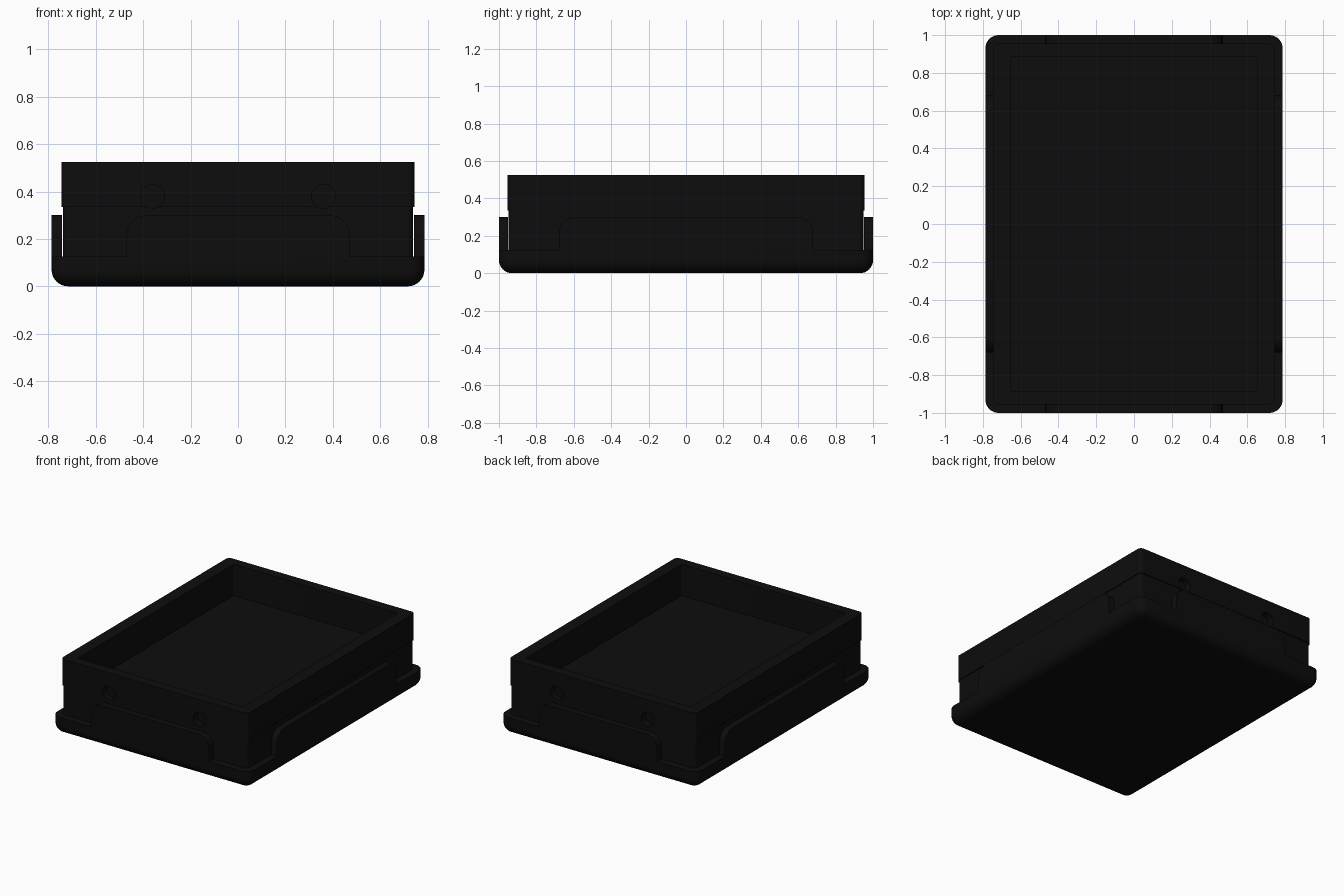
import bpy, bmesh, math

if "Cube" in bpy.data.objects:
    bpy.data.objects.remove(bpy.data.objects["Cube"])

black = bpy.data.materials.new("matte black")
black.diffuse_color = (0.004, 0.004, 0.004, 1)
black.use_nodes = True
black.node_tree.nodes["Principled BSDF"].inputs["Base Color"].default_value = black.diffuse_color


def finish(name, bm, smooth=True):
    bmesh.ops.recalc_face_normals(bm, faces=bm.faces)
    mesh = bpy.data.meshes.new(name)
    bm.to_mesh(mesh)
    bm.free()
    mesh.materials.append(black)
    ob = bpy.data.objects.new(name, mesh)
    bpy.context.collection.objects.link(ob)
    if smooth:
        smooth_shade(ob)
    return ob


def smooth_shade(ob):
    bpy.ops.object.select_all(action='DESELECT')
    ob.select_set(True)
    bpy.context.view_layer.objects.active = ob
    bpy.ops.object.shade_smooth_by_angle(angle=math.radians(30))


def rounded_rect(hx, hy, r, z, n=8):
    pts = []
    for k, (sx, sy) in enumerate([(1, 1), (-1, 1), (-1, -1), (1, -1)]):
        for i in range(n + 1):
            a = math.pi / 2 * (k + i / n)
            pts.append((sx * (hx - r) + r * math.cos(a),
                        sy * (hy - r) + r * math.sin(a), z))
    return pts


def loft(name, rings, smooth=True):
    """Skin a stack of (half x, half y, corner radius, z) rings and cap the ends."""
    bm = bmesh.new()
    loops = [[bm.verts.new(p) for p in rounded_rect(*ring)] for ring in rings]
    for a, b in zip(loops, loops[1:]):
        for i in range(len(a)):
            j = (i + 1) % len(a)
            bm.faces.new((a[i], a[j], b[j], b[i]))
    bm.faces.new(loops[0])
    bm.faces.new(loops[-1])
    return finish(name, bm, smooth)


HX, HY, RIM = 0.787, 1.0, 0.125

# Tray with rounded lower edge
R = 0.07
rings = []
for i in range(9):
    a = math.pi / 2 * i / 8
    inset = R * (1 - math.sin(a))
    rings.append((HX - inset, HY - inset, max(R - inset, 0.004), R * (1 - math.cos(a))))
rings.append((HX, HY, R, RIM))
loft("tray", rings)

# Open box: narrow lower body, wider upper body, recessed floor
box = loft("open_box", [(0.738, 0.948, 0.025, RIM), (0.738, 0.948, 0.025, 0.335),
                        (0.745, 0.955, 0.03, 0.335), (0.745, 0.955, 0.03, 0.525),
                        (0.655, 0.885, 0.01, 0.525), (0.655, 0.885, 0.01, 0.30)], False)

# Round finger holes in the front and back walls
for sy in (-1, 1):
    for sx in (-1, 1):
        bpy.ops.mesh.primitive_cylinder_add(vertices=32, radius=0.05, depth=0.1,
                                            location=(sx * 0.36, sy * 0.955, 0.38),
                                            rotation=(math.pi / 2, 0, 0))
        cutter = bpy.context.object
        cutter.name = "hole_cutter"
        cutter.hide_render = True
        cutter.data.materials.append(black)
        bpy.context.view_layer.objects.active = box
        mod = box.modifiers.new("hole", 'BOOLEAN')
        mod.operation = 'DIFFERENCE'
        mod.object = cutter
        bpy.ops.object.modifier_apply(modifier=mod.name)
        bpy.data.objects.remove(cutter)
smooth_shade(box)


def tab(name, half, inner, outer, angle):
    """Upright side tab with rounded shoulders."""
    r, top = 0.085, 0.30
    right = [(half, RIM)]
    for i in range(9):
        a = math.pi / 2 * i / 8
        right.append((half - r + r * math.cos(a), top - r + r * math.sin(a)))
    profile = right + [(-x, z) for x, z in reversed(right)]
    bm = bmesh.new()
    face = bm.faces.new([bm.verts.new((x, -outer, z)) for x, z in profile])
    new = bmesh.ops.extrude_face_region(bm, geom=[face])["geom"]
    bmesh.ops.translate(bm, vec=(0, outer - inner, 0),
                        verts=[v for v in new if isinstance(v, bmesh.types.BMVert)])
    ob = finish(name, bm)
    ob.rotation_euler.z = angle


tab("front_tab", 0.47, 0.952, HY, 0)
tab("back_tab", 0.47, 0.952, HY, math.pi)
tab("right_tab", 0.68, 0.742, HX, math.pi / 2)
tab("left_tab", 0.68, 0.742, HX, -math.pi / 2)
